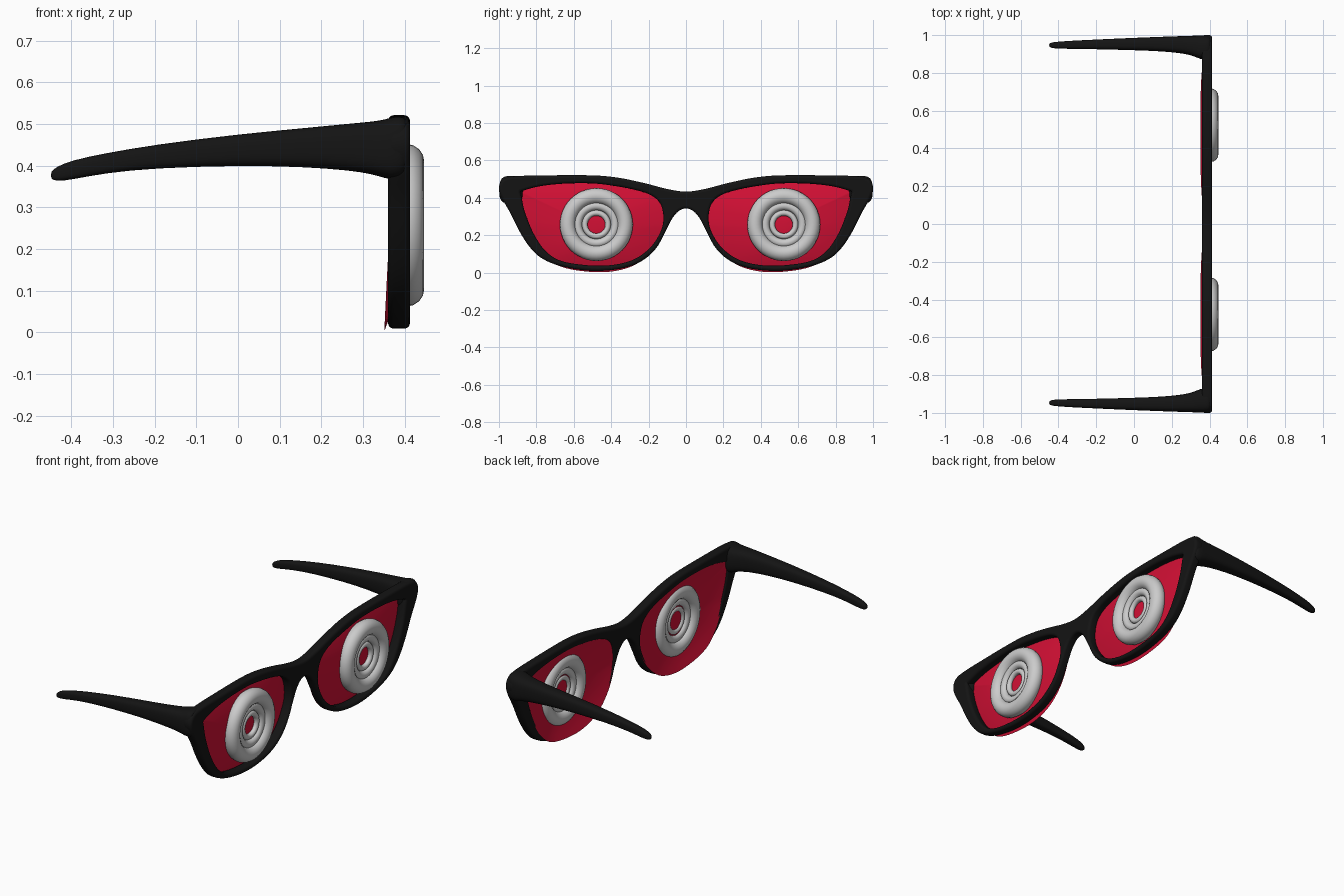
import bpy, bmesh, math
from mathutils import Vector

if "Cube" in bpy.data.objects:
    bpy.data.objects.remove(bpy.data.objects["Cube"])


def material(name, rgb):
    m = bpy.data.materials.new(name)
    m.diffuse_color = (*rgb, 1)
    m.use_nodes = True
    m.node_tree.nodes["Principled BSDF"].inputs["Base Color"].default_value = m.diffuse_color
    return m


BLACK = material("black", (0.007, 0.007, 0.007))
RED = material("red", (0.65, 0.005, 0.035))


def smooth_loop(pts, n=5):
    """Closed Catmull-Rom loop through 2D points."""
    out, c = [], len(pts)
    for i in range(c):
        a, b, d, e = (Vector(pts[(i + k) % c]) for k in (-1, 0, 1, 2))
        for j in range(n):
            t = j / n
            out.append(0.5 * (2 * b + (d - a) * t + (2 * a - 5 * b + 4 * d - e) * t * t
                              + (3 * b - a - 3 * d + e) * t ** 3))
    return out


def finish(bm, name, mat, subsurf=0, mirror=True):
    bmesh.ops.recalc_face_normals(bm, faces=bm.faces)
    for f in bm.faces:
        f.smooth = True
    me = bpy.data.meshes.new(name)
    bm.to_mesh(me)
    bm.free()
    ob = bpy.data.objects.new(name, me)
    bpy.context.collection.objects.link(ob)
    if mat:
        me.materials.append(mat)
    if mirror:
        mod = ob.modifiers.new("Mirror", 'MIRROR')
        mod.use_axis = (False, True, False)
        mod.use_mirror_merge = False
    if subsurf:
        mod = ob.modifiers.new("Subsurf", 'SUBSURF')
        mod.levels = mod.render_levels = subsurf
    return ob


# Front frame: cat-eye outline (y, z) with two lens openings
half = [(0.1, 0.447), (0.22, 0.478), (0.36, 0.507), (0.5, 0.52), (0.75, 0.52), (0.92, 0.515),
        (0.98, 0.498), (1.0, 0.455), (0.985, 0.4), (0.94, 0.32), (0.89, 0.22), (0.83, 0.13),
        (0.76, 0.07), (0.65, 0.03), (0.5, 0.009), (0.35, 0.021), (0.24, 0.06), (0.16, 0.13),
        (0.11, 0.22), (0.07, 0.295), (0.035, 0.332)]
outline = smooth_loop([(0, 0.433)] + half + [(0, 0.343)] + [(-y, z) for y, z in reversed(half)])
opening = smooth_loop([(0.19, 0.415), (0.27, 0.442), (0.38, 0.463), (0.5, 0.477), (0.65, 0.476),
                       (0.78, 0.462), (0.872, 0.438), (0.885, 0.43), (0.882, 0.415), (0.86, 0.32),
                       (0.81, 0.2), (0.74, 0.105), (0.64, 0.055), (0.45, 0.037), (0.3, 0.062),
                       (0.2, 0.125), (0.14, 0.21), (0.12, 0.29), (0.138, 0.37)])

cu = bpy.data.curves.new("front_frame", 'CURVE')
cu.dimensions = '2D'
cu.fill_mode = 'BOTH'
cu.extrude, cu.bevel_depth, cu.offset, cu.bevel_resolution = 0.0125, 0.014, -0.014, 3
for loop in (outline, opening, [Vector((-p.x, p.y)) for p in reversed(opening)]):
    sp = cu.splines.new('POLY')
    sp.points.add(len(loop) - 1)
    for q, p in zip(sp.points, loop):
        q.co = (p.x, p.y, 0, 1)
    sp.use_cyclic_u = True
cu.materials.append(BLACK)
frame = bpy.data.objects.new("front_frame", cu)
bpy.context.collection.objects.link(frame)
frame.rotation_euler = (math.pi / 2, 0, math.pi / 2)
frame.location.x = 0.3865
bpy.context.view_layer.objects.active = frame
frame.select_set(True)
bpy.ops.object.convert(target='MESH')
bpy.ops.object.shade_smooth_by_angle(angle=math.radians(40))

# Temples: loft of rounded sections (x, z low, z high, y inner, y outer)
sections = [(0.408, 0.39, 0.508, 0.9, 0.985), (0.4, 0.375, 0.518, 0.885, 0.997),
            (0.375, 0.365, 0.52, 0.87, 1.0), (0.355, 0.368, 0.512, 0.87, 1.0),
            (0.325, 0.378, 0.507, 0.885, 0.998), (0.27, 0.388, 0.502, 0.902, 0.996),
            (0.15, 0.397, 0.49, 0.914, 0.992), (0, 0.4, 0.476, 0.92, 0.986),
            (-0.2, 0.394, 0.451, 0.925, 0.977), (-0.32, 0.382, 0.43, 0.927, 0.971),
            (-0.4, 0.366, 0.413, 0.928, 0.966), (-0.435, 0.362, 0.398, 0.931, 0.962),
            (-0.45, 0.368, 0.386, 0.938, 0.955)]
bm = bmesh.new()
N, rings = 16, []
for x, z0, z1, y0, y1 in sections:
    ring = []
    for i in range(N):
        a = 2 * math.pi * (i + 0.5) / N
        c, s = (math.copysign(abs(v) ** 0.65, v) for v in (math.cos(a), math.sin(a)))
        ring.append(bm.verts.new((x, (y0 + y1) / 2 + c * (y1 - y0) / 2,
                                  (z0 + z1) / 2 + s * (z1 - z0) / 2)))
    rings.append(ring)
for a, b in zip(rings, rings[1:]):
    for i in range(N):
        bm.faces.new((a[i], a[(i + 1) % N], b[(i + 1) % N], b[i]))
bm.faces.new(rings[0])
bm.faces.new(rings[-1])
finish(bm, "temples", BLACK, subsurf=1)

# Lenses: shallow domes whose rim sits behind the frame
bm = bmesh.new()
cy, cz, X0 = 0.5, 0.25, 0.4
centre, prev = bm.verts.new((X0, cy, cz)), None
for k in range(1, 9):
    s = k / 8
    ring = []
    for p in opening:
        dy, dz = (p.x - cy) * 1.05, p.y - cz
        low = max(0, -dz / 0.215)
        dz *= 1.05 + 0.115 * low
        ring.append(bm.verts.new((X0 - s * s * (0.036 + 0.013 * low), cy + dy * s, cz + dz * s)))
    n = len(ring)
    for i in range(n):
        j = (i + 1) % n
        bm.faces.new((prev[i], prev[j], ring[j], ring[i]) if prev else (centre, ring[i], ring[j]))
    prev = ring
finish(bm, "lenses", RED)

# Concentric rings on each lens (major radius, minor radius)
for side, y in (("left", 0.523), ("right", -0.479)):
    for i, (R, r) in enumerate(((0.153, 0.042), (0.1, 0.023), (0.062, 0.015))):
        bpy.ops.mesh.primitive_torus_add(major_radius=R, minor_radius=r, major_segments=48,
                                         minor_segments=16, location=(0.405, y, 0.257),
                                         rotation=(0, math.pi / 2, 0))
        bpy.context.object.name = f"{side}_ring_{i + 1}"
        bpy.ops.object.shade_smooth_by_angle(angle=math.radians(60))
